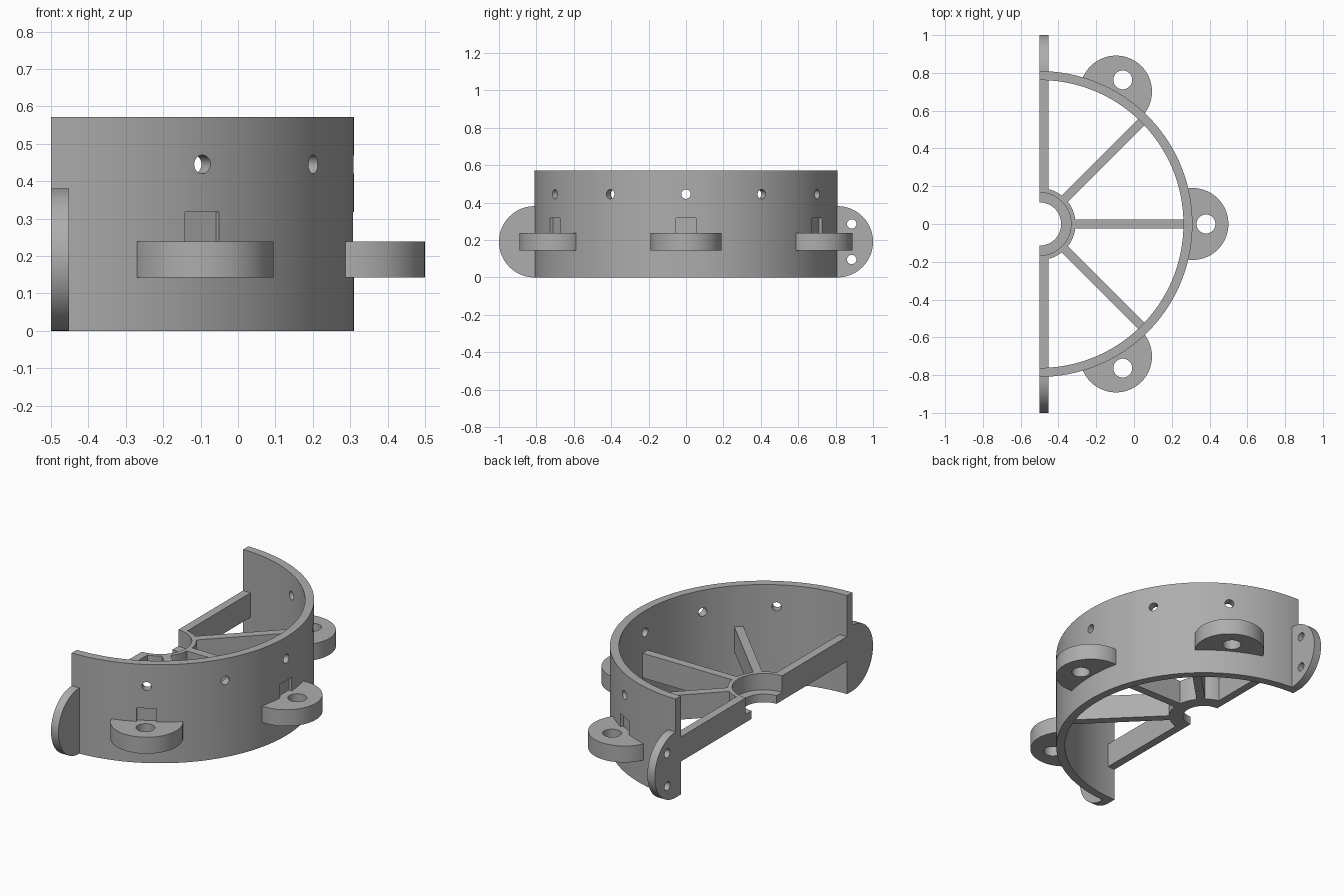
import bpy, bmesh
from math import sin, cos, pi, radians, asin
from mathutils import Matrix, Vector

if "Cube" in bpy.data.objects:
    bpy.data.objects.remove(bpy.data.objects["Cube"])

U = 1 / 21                 # wall thickness, the base dimension
R_OUT, R_IN, HEIGHT = 17 * U, 16 * U, 12 * U
HUB_R, BORE_R, LIP_R = 4 * U, 3.5 * U, 2.4 * U
SPOKE_LOW, SPOKE_TOP = 4 * U, 7 * U
TAB_LOW, TAB_TOP, TAB_R = 3 * U, 5 * U, 4 * U
AXIS = Matrix.Translation((-0.5, 0, 0))

grey = bpy.data.materials.new("grey plastic")
grey.use_nodes = True
grey.diffuse_color = (0.42, 0.42, 0.42, 1)
grey.node_tree.nodes["Principled BSDF"].inputs["Base Color"].default_value = grey.diffuse_color


def arc(radius, start, end, steps, cx=0.0, cy=0.0):
    angles = [start + (end - start) * i / steps for i in range(steps + 1)]
    return [(cx + radius * cos(a), cy + radius * sin(a)) for a in angles]


def box(x0, x1, y0, y1):
    return [(x0, y0), (x1, y0), (x1, y1), (x0, y1)]


def prism(name, outline, low, high, matrix=AXIS):
    """Extrude a flat outline along its local z."""
    bm = bmesh.new()
    face = bm.faces.new([bm.verts.new((x, y, low)) for x, y in outline])
    top = bmesh.ops.extrude_face_region(bm, geom=[face])["geom"]
    bmesh.ops.translate(bm, vec=(0, 0, high - low),
                        verts=[v for v in top if isinstance(v, bmesh.types.BMVert)])
    bmesh.ops.recalc_face_normals(bm, faces=bm.faces)
    bm.transform(matrix)
    mesh = bpy.data.meshes.new(name)
    bm.to_mesh(mesh)
    bm.free()
    mesh.materials.append(grey)
    obj = bpy.data.objects.new(name, mesh)
    bpy.context.collection.objects.link(obj)
    return obj


def cylinder(radius, low, high, matrix, cx=0.0, cy=0.0):
    return prism("cutter", arc(radius, 0, 2 * pi, 32, cx, cy)[:-1], low, high, matrix)


def finish(obj, cutters=()):
    """Cut the openings, then smooth the curved faces."""
    for cutter in cutters:
        cutter.hide_render = True
        mod = obj.modifiers.new("cut", "BOOLEAN")
        mod.operation, mod.solver, mod.object = "DIFFERENCE", "EXACT", cutter
    graph = bpy.context.evaluated_depsgraph_get()
    mesh = bpy.data.meshes.new_from_object(obj.evaluated_get(graph))
    obj.modifiers.clear()
    obj.data = mesh
    for cutter in cutters:
        bpy.data.objects.remove(cutter)
    bpy.ops.object.select_all(action="DESELECT")
    obj.select_set(True)
    bpy.context.view_layer.objects.active = obj
    bpy.ops.object.shade_smooth_by_angle(angle=radians(30))


def turned(degrees):
    return AXIS @ Matrix.Rotation(radians(degrees), 4, "Z")


def half_ring(name, outer, inner, low, high):
    return prism(name, arc(outer, -pi / 2, pi / 2, 96) + arc(inner, pi / 2, -pi / 2, 96), low, high)


# Half-round wall with radial bolt holes and a shallow pocket behind each tab
TAB_ANGLES = (-60, 0, 60)
radial = Matrix.Rotation(pi / 2, 4, "Y")
cuts = [cylinder(0.025, 0.7, 0.9, turned(a) @ Matrix.Translation((0, 0, 0.445)) @ radial)
        for a in (-60, -30, 0, 30, 60)]
cuts += [prism("cutter", box(R_OUT - 0.02, 0.9, -0.053, 0.053), TAB_LOW, 0.317, turned(a))
         for a in TAB_ANGLES]
finish(half_ring("wall", R_OUT, R_IN, 0, HEIGHT), cuts)

# Hub sleeve with an inner lip at its foot
finish(half_ring("hub", HUB_R, BORE_R, SPOKE_LOW, SPOKE_TOP))
finish(half_ring("hub_lip", BORE_R + 0.005, LIP_R, SPOKE_LOW, SPOKE_LOW + U))

# Spokes between hub and wall
for i, angle in enumerate((-45, 0, 45)):
    finish(prism(f"spoke_{i + 1}", box(HUB_R - 0.01, R_IN + 0.01, -U / 2, U / 2),
                 SPOKE_LOW, SPOKE_TOP, turned(angle)))

# Round mounting tabs outside the wall
phi = 2 * asin(TAB_R / R_OUT / 2)
edge = pi / 2 + phi / 2
tab_outline = arc(TAB_R, -edge, edge, 48, R_OUT) + arc(R_OUT - 0.025, phi, -phi, 16)
for i, angle in enumerate(TAB_ANGLES):
    tab = prism(f"tab_{i + 1}", tab_outline, TAB_LOW, TAB_TOP, turned(angle))
    finish(tab, [cylinder(0.05, 0, 0.5, turned(angle), 18.5 * U)])

# Straight end spokes and upright end flanges, one per side
for side, word in ((1, "back"), (-1, "front")):
    ends = sorted((side * (HUB_R - 0.01), side * (R_IN + 0.01)))
    finish(prism(f"{word}_end_spoke", box(0, U, *ends), SPOKE_LOW, SPOKE_TOP))
    # local x runs outward, local y up, thickness along world x
    upright = AXIS @ Matrix(((0, 0, 1, 0), (side, 0, 0, 0), (0, 1, 0, 0), (0, 0, 0, 1)))
    outline = arc(TAB_R, -pi / 2, pi / 2, 48, R_OUT, TAB_R)
    outline += [(R_OUT - 0.02, 2 * TAB_R), (R_OUT - 0.02, 0)]
    flange = prism(f"{word}_flange", outline, 0, U, upright)
    finish(flange, [cylinder(0.025, -0.1, 0.2, upright, 18.6 * U, z * U) for z in (2, 6)])
